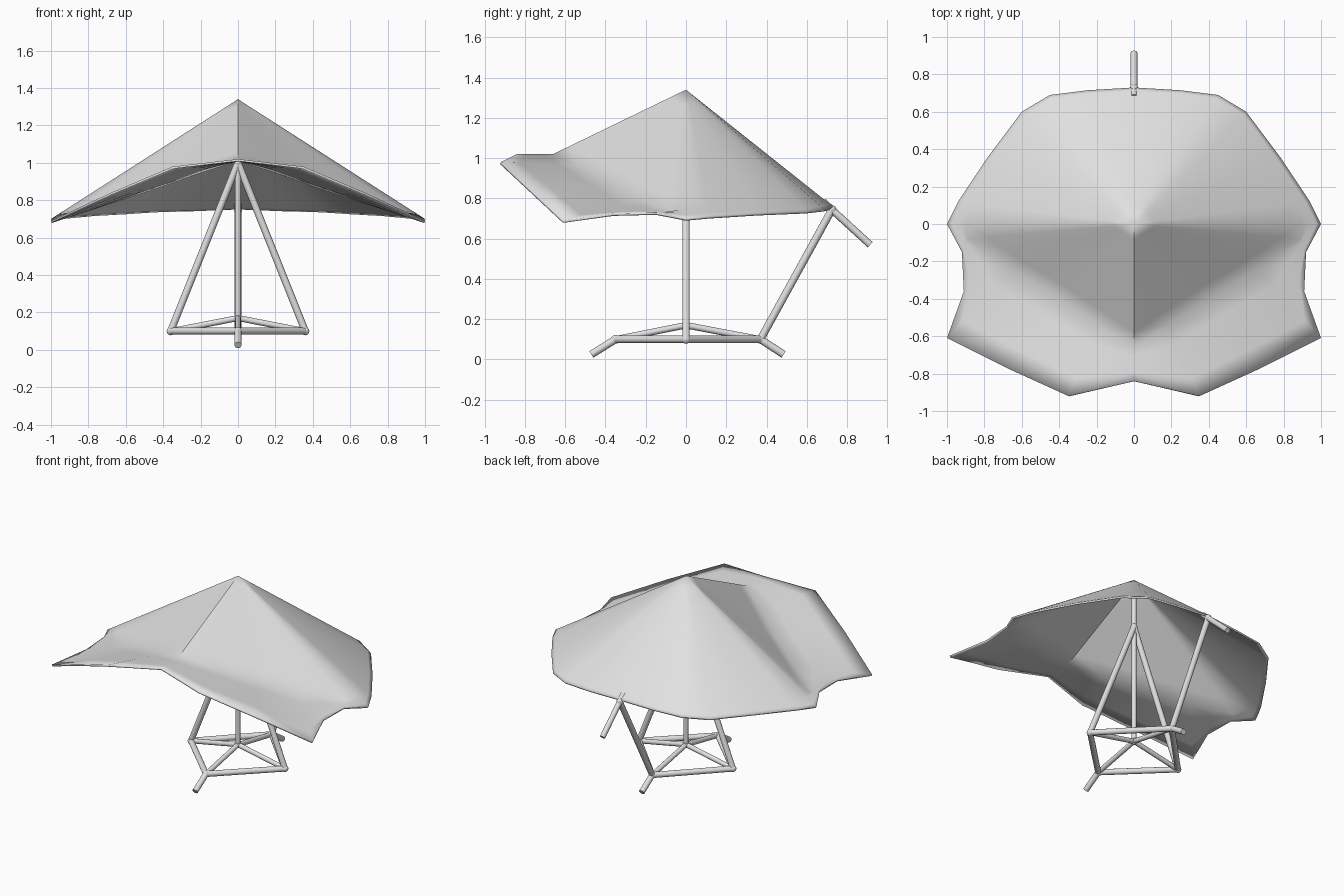
import bpy, bmesh, math
from mathutils import Vector

cube = bpy.data.objects.get("Cube")
if cube:
    bpy.data.objects.remove(cube)

# One pale grey for cloth and frame
grey = bpy.data.materials.new("pale grey")
grey.use_nodes = True
grey.diffuse_color = (0.75, 0.75, 0.75, 1)
grey.node_tree.nodes["Principled BSDF"].inputs["Base Color"].default_value = grey.diffuse_color


def finish(name, bm, angle):
    bmesh.ops.recalc_face_normals(bm, faces=bm.faces)
    mesh = bpy.data.meshes.new(name)
    bm.to_mesh(mesh)
    bm.free()
    mesh.materials.append(grey)
    obj = bpy.data.objects.new(name, mesh)
    bpy.context.collection.objects.link(obj)
    bpy.ops.object.select_all(action='DESELECT')
    obj.select_set(True)
    bpy.context.view_layer.objects.active = obj
    bpy.ops.object.shade_smooth_by_angle(angle=math.radians(angle))
    return obj


def rod(name, a, b, radius=0.019):
    a, b = Vector(a), Vector(b)
    bm = bmesh.new()
    bmesh.ops.create_cone(bm, cap_ends=True, segments=14, radius1=radius,
                          radius2=radius, depth=(b - a).length)
    obj = finish(name, bm, 40)
    obj.location = (a + b) / 2
    obj.rotation_mode = 'QUATERNION'
    obj.rotation_quaternion = (b - a).to_track_quat('Z', 'Y')


# Canopy spokes for one half: valley point, then rim point
APEX = Vector((0, 0, 1.34))
front = [((0, -.66, 1.02), (0, -.84, 1.02)),
         ((.18, -.54, .965), (.35, -.92, .98)),
         ((.42, -.38, .88), (.68, -.77, .84)),
         ((.66, -.24, .80), (1, -.61, .69)),
         ((.80, -.15, .76), (.91, -.36, .725)),
         ((.89, -.08, .735), (.92, -.15, .73))]
back_rim = [(1, 0, .70), (.94, .12, .71), (.78, .36, .725), (.60, .60, .735),
            (.45, .69, .745), (.25, .715, .75), (0, .73, .76)]
spokes = [(Vector(m), Vector(r)) for m, r in front]
spokes += [(APEX.lerp(Vector(r), .9), Vector(r)) for r in back_rim]
INNER, OUTER = 8, 4

bm = bmesh.new()
for side in (1, -1):
    rows = []
    for mid, rim in spokes:
        pts = [APEX.lerp(mid, i / INNER) for i in range(INNER)]
        pts += [mid.lerp(rim, i / OUTER) for i in range(OUTER + 1)]
        rows.append([bm.verts.new((p.x * side, p.y, p.z)) for p in pts])
    for a, b in zip(rows, rows[1:]):
        for i in range(INNER + OUTER):
            quad = [a[i], b[i], b[i + 1], a[i + 1]]
            bm.faces.new(quad if i else [a[0], b[1], a[1]])
bmesh.ops.remove_doubles(bm, verts=bm.verts, dist=0.0005)
loose = [v for v in bm.verts if not v.link_faces]
bmesh.ops.delete(bm, geom=loose, context='VERTS')
canopy = finish("canopy", bm, 50)
if sum(p.normal.z for p in canopy.data.polygons) < 0:
    canopy.data.flip_normals()
shell = canopy.modifiers.new("cloth thickness", 'SOLIDIFY')
shell.thickness = 0.012
shell.offset = -1

# Base: diamond ring with spokes rising to a raised hub
HUB = (0, 0, .17)
corners = {"left": (.36, 0, .10), "back": (0, .37, .10),
           "right": (-.36, 0, .10), "front": (0, -.35, .10)}
names = list(corners)
for i, n in enumerate(names):
    m = names[(i + 1) % len(names)]
    rod(f"base_bar_{n}_{m}", corners[n], corners[m])
    rod(f"base_spoke_{n}", corners[n], HUB, 0.016)

# Mast, side legs and back strut
rod("mast", HUB, (0, 0, 1.31), 0.016)
for n in ("left", "right"):
    rod(f"{n}_leg", corners[n], (0, 0, 1.0))
BACK_TOP = (0, .725, .745)
rod("back_strut", corners["back"], BACK_TOP)
rod("back_pole", (0, .68, .785), (0, .915, .57), 0.018)
rod("front_foot", corners["front"], (0, -.47, .025))
rod("back_foot", corners["back"], (0, .485, .025))

# Rounded joints where rods meet
joints = list(corners.values()) + [HUB, BACK_TOP, (0, 0, 1.0)]
for i, p in enumerate(joints):
    bm = bmesh.new()
    bmesh.ops.create_uvsphere(bm, u_segments=14, v_segments=8, radius=0.022)
    finish(f"joint_{i + 1}", bm, 60).location = p
